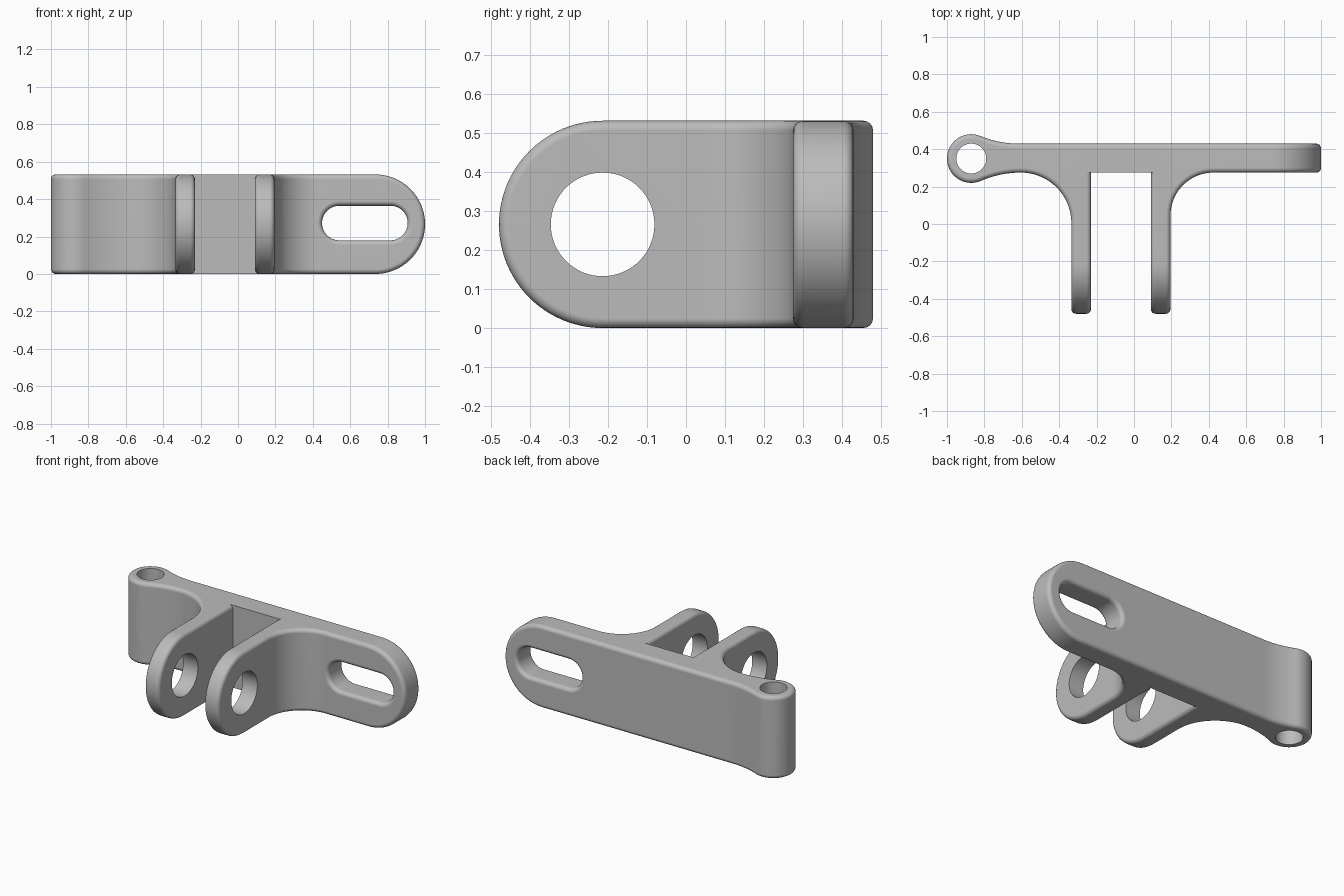
import bpy, bmesh
from math import sin, cos, radians, hypot

if "Cube" in bpy.data.objects:
    bpy.data.objects.remove(bpy.data.objects["Cube"], do_unlink=True)

H = 0.532            # height of the bracket
R = H / 2            # radius of the rounded ends
FILLET = 0.025
TIP_X, LUG_Y = 1 - R, R - 0.48      # centres of the rounded ends
BOSS = (-0.87, 0.35)
SLOT_IN = (-0.23, 0.09)             # gap between the lugs


def arc(cx, cy, r, a0, a1, n=24):
    steps = [radians(a0 + (a1 - a0) * i / n) for i in range(n + 1)]
    return [(cx + r * cos(a), cy + r * sin(a)) for a in steps]


def place(axis, p, d):
    """Put a 2D point at depth d along the given axis."""
    return {'X': (d, p[0], p[1]), 'Y': (p[0], d, p[1]), 'Z': (p[0], p[1], d)}[axis]


def loft(name, axis, sections):
    """Closed solid through (depth, outline) sections."""
    bm = bmesh.new()
    rings = [[bm.verts.new(place(axis, p, d)) for p in outline] for d, outline in sections]
    for a, b in zip(rings, rings[1:]):
        for i in range(len(a)):
            j = (i + 1) % len(a)
            bm.faces.new((a[i], a[j], b[j], b[i]))
    bm.faces.new(rings[0])
    bm.faces.new(rings[-1])
    bmesh.ops.recalc_face_normals(bm, faces=bm.faces)
    mesh = bpy.data.meshes.new(name)
    bm.to_mesh(mesh)
    bm.free()
    ob = bpy.data.objects.new(name, mesh)
    bpy.context.collection.objects.link(ob)
    return ob


def prism(name, axis, outline, lo, hi):
    return loft(name, axis, [(lo, outline), (hi, outline)])


def combine(body, tool, operation):
    tool.hide_render = True
    mod = body.modifiers.new("combine", 'BOOLEAN')
    mod.operation, mod.solver, mod.object = operation, 'EXACT', tool
    bpy.context.view_layer.objects.active = body
    bpy.ops.object.modifier_apply(modifier=mod.name)
    bpy.data.objects.remove(tool, do_unlink=True)


# Plan outline: hinge boss, back plate and two lugs
gap_l, gap_r = SLOT_IN
deep = 0.325
plan = arc(*BOSS, 0.13, 67.4, 293.5, 48)
plan += arc(-0.605, -0.26, 0.535, 113.5, 90, 10)[1:]
plan += arc(-0.605, 0.005, 0.27, 90, 0)[1:]
plan += [(-0.335, -0.6), (gap_l, -0.6), (gap_l, deep), (gap_r, deep), (gap_r, -0.6), (0.195, -0.6)]
plan += arc(0.425, 0.045, 0.23, 180, 90)
plan += [(1.1, 0.275), (1.1, 0.43)]
plan += arc(-0.62, 0.95, 0.52, 270, 247.4, 10)[:-1]
bracket = prism("hinge_bracket", 'Z', plan, 0, H)

# Round the plate end and the lug ends
tip = arc(TIP_X, R, R, -90, 90, 48) + [(TIP_X - 0.1, H + 0.1), (-1.2, H + 0.1), (-1.2, -0.1), (TIP_X - 0.1, -0.1)]
combine(bracket, prism("tip_shape", 'Y', tip, -0.8, 0.8), 'INTERSECT')
nose = arc(LUG_Y, R, R, 90, 270, 48) + [(LUG_Y + 0.1, -0.1), (0.7, -0.1), (0.7, H + 0.1), (LUG_Y + 0.1, H + 0.1)]
combine(bracket, prism("nose_shape", 'X', nose, -1.3, 1.3), 'INTERSECT')

# Fillet the outer edges, leaving the gap's upright corners sharp
bm = bmesh.new()
bm.from_mesh(bracket.data)
bmesh.ops.remove_doubles(bm, verts=bm.verts, dist=0.0002)
bmesh.ops.dissolve_degenerate(bm, edges=bm.edges, dist=0.0002)


def is_outer(e):
    a, b = (v.co for v in e.verts)
    upright = hypot(a.x - b.x, a.y - b.y) < 0.001 and abs(a.z - b.z) > 0.3
    return len(e.link_faces) == 2 and e.calc_face_angle(0) > radians(40) and not upright


bmesh.ops.bevel(bm, geom=[e for e in bm.edges if is_outer(e)], offset=FILLET,
                offset_type='OFFSET', segments=4, profile=0.5, affect='EDGES', clamp_overlap=False)
bm.to_mesh(bracket.data)
bm.free()

# Square back wall of the gap
wall = [(gap_l - 0.03, 0.275), (gap_r + 0.03, 0.275), (gap_r + 0.03, 0.37), (gap_l - 0.03, 0.37)]
combine(bracket, prism("gap_wall", 'Z', wall, 0, H), 'UNION')


# Adjusting slot with rounded rims
def slot(grow):
    r = 0.0925 + grow
    return arc(0.815, 0.272, r, -90, 90) + arc(0.542, 0.272, r, 90, 270)


rim = [(FILLET * (1 - cos(radians(a))), FILLET * (1 - sin(radians(a)))) for a in (0, 22.5, 45, 67.5, 90)]
sections = [(0.2, slot(FILLET))]
sections += [(0.275 + d, slot(g)) for d, g in rim]
sections += [(0.43 - d, slot(g)) for d, g in reversed(rim)]
sections += [(0.5, slot(FILLET))]
combine(bracket, loft("slot_cutter", 'Y', sections), 'DIFFERENCE')

# Pin holes through the lugs and the boss
combine(bracket, prism("lug_hole", 'X', arc(LUG_Y, R, 0.133, 0, 360, 64)[:-1], -0.5, 0.4), 'DIFFERENCE')
combine(bracket, prism("boss_hole", 'Z', arc(*BOSS, 0.08, 0, 360, 48)[:-1], -0.1, H + 0.1), 'DIFFERENCE')

# Material and shading
grey = bpy.data.materials.new("plain grey")
grey.use_nodes = True
colour = (0.5, 0.5, 0.5, 1)
grey.diffuse_color = colour
grey.node_tree.nodes["Principled BSDF"].inputs["Base Color"].default_value = colour
bracket.data.materials.clear()
bracket.data.materials.append(grey)
for poly in bracket.data.polygons:
    poly.material_index = 0

bpy.ops.object.select_all(action='DESELECT')
bracket.select_set(True)
bpy.context.view_layer.objects.active = bracket
bpy.ops.object.shade_smooth_by_angle(angle=radians(30))
soft = bracket.modifiers.new("even shading", 'WEIGHTED_NORMAL')
soft.keep_sharp = True
